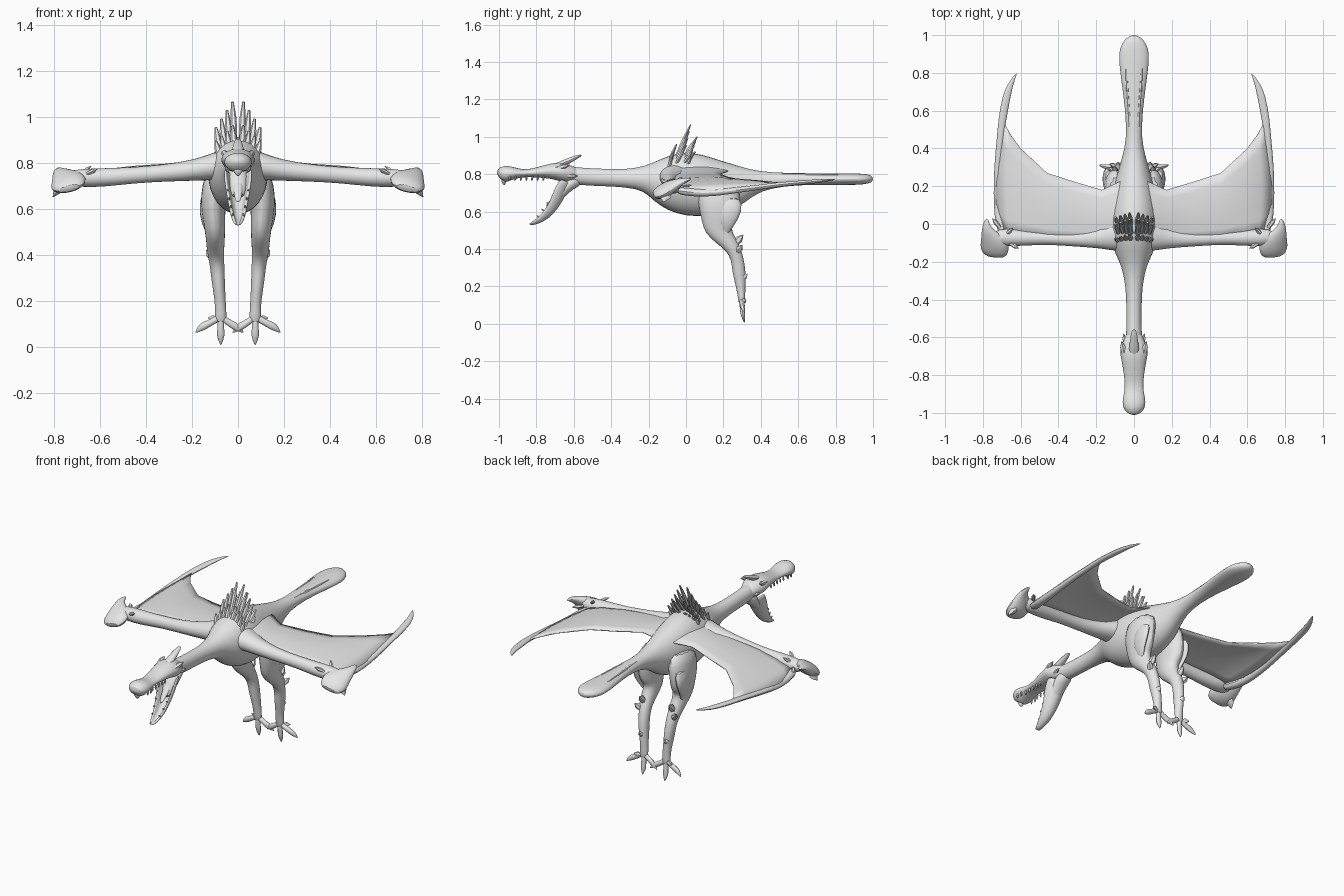
import bpy, bmesh, math
from mathutils import Vector

hide = bpy.data.materials.new("grey_hide")
hide.diffuse_color = (0.8, 0.8, 0.8, 1)


def finish(name, bm, mirror=False, subsurf=0, solid=0):
    bmesh.ops.recalc_face_normals(bm, faces=bm.faces)
    me = bpy.data.meshes.new(name)
    bm.to_mesh(me)
    bm.free()
    me.materials.append(hide)
    ob = bpy.data.objects.new(name, me)
    bpy.context.collection.objects.link(ob)
    if solid:
        m = ob.modifiers.new("thickness", 'SOLIDIFY')
        m.thickness, m.offset = solid, 0
    if subsurf:
        ob.modifiers.new("smooth", 'SUBSURF').levels = subsurf
        ob.modifiers["smooth"].render_levels = subsurf
    if mirror:
        ob.modifiers.new("mirror", 'MIRROR').use_mirror_merge = False
    bpy.ops.object.select_all(action='DESELECT')
    ob.select_set(True)
    bpy.context.view_layer.objects.active = ob
    bpy.ops.object.shade_smooth_by_angle(angle=math.radians(50))
    return ob


def add_tube(bm, path, hint=(1, 0, 0), n=12):
    """Rows of x, y, z, radius along hint, radius across it."""
    pts = [Vector(p[:3]) for p in path]
    rings = []
    for i, p in enumerate(path):
        t = (pts[min(i + 1, len(pts) - 1)] - pts[max(i - 1, 0)]).normalized()
        h = Vector(hint)
        s = (h - t * h.dot(t)).normalized()
        u = s.cross(t)
        rings.append([bm.verts.new(pts[i] + s * p[3] * math.cos(a) + u * p[4] * math.sin(a))
                      for a in (2 * math.pi * k / n for k in range(n))])
    for r, q in zip(rings, rings[1:]):
        for k in range(n):
            bm.faces.new((r[k], r[(k + 1) % n], q[(k + 1) % n], q[k]))
    bm.faces.new(rings[0])
    bm.faces.new(rings[-1])


def tube(name, path, hint=(1, 0, 0), n=12, mirror=False, subsurf=1):
    bm = bmesh.new()
    add_tube(bm, path, hint, n)
    return finish(name, bm, mirror, subsurf)


def spikes(name, items, hint=(1, 0, 0), mirror=True, n=6, blunt=.12):
    """Each item: base, tip, width, depth."""
    bm = bmesh.new()
    for a, b, w, d in items:
        a, b = Vector(a), Vector(b)
        m = a.lerp(b, 0.6)
        add_tube(bm, [(*a, w * .8, d * .8), (*m, w, d), (*b, w * blunt, d * blunt)], hint, n)
    finish(name, bm, mirror)


def sheet(name, rows, **kw):
    bm = bmesh.new()
    grid = [[bm.verts.new(v) for v in row] for row in rows]
    for r, q in zip(grid, grid[1:]):
        for k in range(len(r) - 1):
            bm.faces.new((r[k], r[k + 1], q[k + 1], q[k]))
    finish(name, bm, **kw)


# Neck, torso and paddle tail: y, bottom, top, half width
body = [(-.66, .76, .85, .045), (-.58, .74, .835, .042), (-.45, .735, .83, .04),
        (-.32, .73, .825, .045), (-.22, .71, .845, .068), (-.16, .655, .88, .10),
        (-.08, .60, .915, .13), (.02, .57, .922, .135), (.12, .57, .895, .125),
        (.22, .595, .868, .105), (.30, .645, .848, .08), (.36, .69, .825, .062),
        (.45, .725, .81, .04), (.60, .742, .806, .046), (.75, .742, .804, .067),
        (.86, .742, .804, .082), (.93, .742, .804, .08), (.98, .75, .80, .05),
        (1.0, .763, .785, .014)]
tube("body", [(0, y, (a + b) / 2, w, (b - a) / 2) for y, a, b, w in body], n=16)
tube("tail_rib", [(.018, .40, .79, .01, .014), (.025, .6, .793, .009, .013),
                  (.045, .82, .792, .009, .012), (.035, .95, .785, .004, .005)], mirror=True, n=6)

# Head and hooked upper beak
head = [(-.56, .75, .825, .038), (-.63, .755, .85, .06), (-.67, .76, .868, .08),
        (-.72, .775, .86, .068), (-.80, .782, .835, .054), (-.87, .785, .822, .047),
        (-.92, .772, .84, .062), (-.965, .757, .85, .063), (-.99, .75, .835, .048),
        (-1.0, .765, .80, .02)]
tube("upper_jaw", [(0, y, (a + b) / 2, w, (b - a) / 2) for y, a, b, w in head], n=14)
tube("beak_hook", [(0, -.965, .79, .04, .025), (0, -.978, .76, .02, .014), (0, -.97, .74, .004, .004)], n=8)
tube("head_crest", [(0, -.70, .845, .035, .015), (0, -.63, .868, .025, .018),
                    (0, -.59, .89, .02, .012), (0, -.555, .903, .01, .004)], n=8)
spikes("cheek_horns", [((.05, -.70, .83), (.065, -.62, .85), .014, .016),
                       ((.045, -.64, .79), (.055, -.58, .79), .012, .012)], hint=(0, 0, 1))

# Lower jaw: open trough hanging from the head
jaw = [(-.655, .765, .058, .045), (-.685, .71, .055, .045), (-.705, .66, .046, .04),
       (-.74, .60, .035, .033), (-.785, .555, .024, .024), (-.84, .53, .009, .007)]
sheet("lower_jaw", [[(w * math.cos(a), y - .4 * d + d * 1.3 * math.sin(a), z + .3 * d - .55 * d * math.sin(a))
                     for a in (math.pi * k / 8 for k in range(9))] for y, z, w, d in jaw],
      subsurf=1, solid=.014)
tube("throat", [(0, -.56, .775, .035, .035), (0, -.62, .755, .05, .04),
                (0, -.665, .70, .042, .028), (0, -.70, .645, .03, .018)], n=10)
tube("tongue", [(0, -.66, .73, .025, .012), (0, -.71, .67, .022, .01), (0, -.75, .625, .01, .005)], n=8)
teeth = [((.042 + .01 * (i > 4), -.76 - .03 * i, .79), (.04 + .01 * (i > 4), -.765 - .03 * i, .763), .006, .006)
         for i in range(7)]
teeth += [((.046 - .007 * i, -.71 - .026 * i, .675 - .035 * i),
           (.044 - .007 * i, -.72 - .026 * i, .685 - .035 * i), .005, .005) for i in range(4)]
spikes("teeth", teeth, n=5)

# Fan of broad quills over the shoulders
quills = []
for y0, y1, z0, z1 in ((-.10, -.05, .85, .96), (-.06, .025, .88, 1.065), (-.02, .06, .88, 1.0), (.0, .05, .87, .92)):
    for k in range(4):
        x = .014 + .021 * k
        quills.append(((x, y0, z0 - .013 * k), (x * 1.15 + .008, y1 - .008 * k, z1 - (z1 - z0) * .2 * k), .014, .01))
spikes("shoulder_quills", quills, blunt=.4)

# Wing arm, slanted hand blade, long finger
tube("wing_arm", [(.02, -.05, .79, .10, .085), (.10, -.065, .785, .085, .062), (.18, -.075, .768, .055, .048),
                  (.32, -.083, .755, .037, .038), (.46, -.075, .745, .034, .036),
                  (.58, -.075, .736, .042, .042), (.68, -.07, .733, .05, .042), (.75, -.07, .735, .035, .03)],
     hint=(0, 1, 0), mirror=True)
tube("wing_hand", [(.78, .03, .775, .01, .006), (.783, -.02, .764, .026, .017), (.765, -.06, .742, .052, .03),
                   (.738, -.10, .72, .088, .04), (.735, -.145, .70, .08, .034), (.735, -.178, .685, .055, .016)],
     hint=(1, 0, -.28), n=10, mirror=True)
spikes("hand_claws", [((.76, -.10, .715), (.805, -.12, .652), .03, .018),
                      ((.66, -.10, .75), (.61, -.13, .775), .012, .01),
                      ((.68, -.06, .75), (.64, -.02, .785), .012, .01),
                      ((.71, -.02, .74), (.75, .03, .74), .012, .01)], hint=(0, 1, 0))
tube("wing_finger", [(.69, -.06, .715, .035, .025), (.715, .05, .698, .028, .022), (.722, .16, .70, .024, .02),
                     (.722, .30, .718, .021, .016), (.707, .45, .738, .021, .014), (.70, .54, .749, .022, .013),
                     (.675, .68, .76, .025, .012), (.65, .75, .767, .014, .008), (.62, .80, .772, .003, .002)],
     n=8, mirror=True)

# Wing membrane: front edge, rear edge and arch height at each station
stations = [((.03, -.09, .85), (.03, .24, .82), .02), ((.10, -.10, .82), (.085, .22, .815), .022),
            ((.18, -.09, .793), (.17, .18, .80), .012), ((.32, -.09, .778), (.32, .225, .783), .012),
            ((.46, -.085, .765), (.46, .27, .773), .014), ((.58, -.08, .75), (.60, .40, .763), .01),
            ((.66, -.07, .735), (.655, .475, .755), .0), ((.715, -.03, .71), (.69, .54, .75), -.01)]
rows = []
for i, (a, b, bow) in enumerate(stations):
    a, b = Vector(a), Vector(b)
    out = {6: .015, 7: .03}.get(i, 0)  # outer stations follow the finger
    rows.append([a.lerp(b, k / 6) + Vector((out, 0, bow)) * math.sin(math.pi * k / 6) for k in range(7)])
sheet("wing_membrane", rows, mirror=True, solid=.006)

# Legs: thigh, forward knee, shank and foot
tube("leg", [(.08, .17, .76, .06, .105), (.10, .175, .69, .06, .118), (.108, .18, .62, .058, .114),
             (.105, .178, .555, .05, .10), (.10, .172, .505, .046, .08), (.098, .205, .46, .042, .052),
             (.098, .25, .41, .038, .042), (.09, .275, .35, .032, .034), (.086, .283, .28, .03, .038),
             (.077, .293, .20, .024, .026), (.075, .297, .14, .026, .02), (.075, .30, .10, .026, .017)],
     n=12, mirror=True)
tube("knee_flap", [(.13, .24, .68, .025, .06), (.15, .242, .61, .024, .068),
                   (.143, .215, .54, .02, .05), (.12, .21, .47, .008, .012)], n=8, mirror=True)
spikes("leg_spurs", [((.105, .27, .38), (.138, .30, .42), .018, .018), ((.10, .255, .42), (.10, .305, .475), .02, .018),
                     ((.085, .29, .24), (.085, .328, .265), .018, .018)], hint=(0, 1, 0))

# Toes with pointed claws
for label, ex, ez, cx, cz in (("middle", .075, .055, .075, .01), ("outer", .15, .09, .185, .065),
                              ("inner", .015, .09, -.025, .065)):
    tube(label + "_toe", [(.075, .298, .13, .018, .016), ((.075 + ex) / 2, .30, (.125 + ez) / 2, .014, .014),
                          (ex, .303, ez, .02, .014), ((ex + cx) / 2, .307, (ez + cz) / 2, .014, .01),
                          (cx, .313, cz - .005, .002, .002)],
         hint=(.3, 0, 1) if label != "middle" else (1, 0, 0), n=8, mirror=True)
spikes("rear_toe", [((.085, .30, .12), (.13, .32, .125), .012, .014)], hint=(0, 1, 0))
